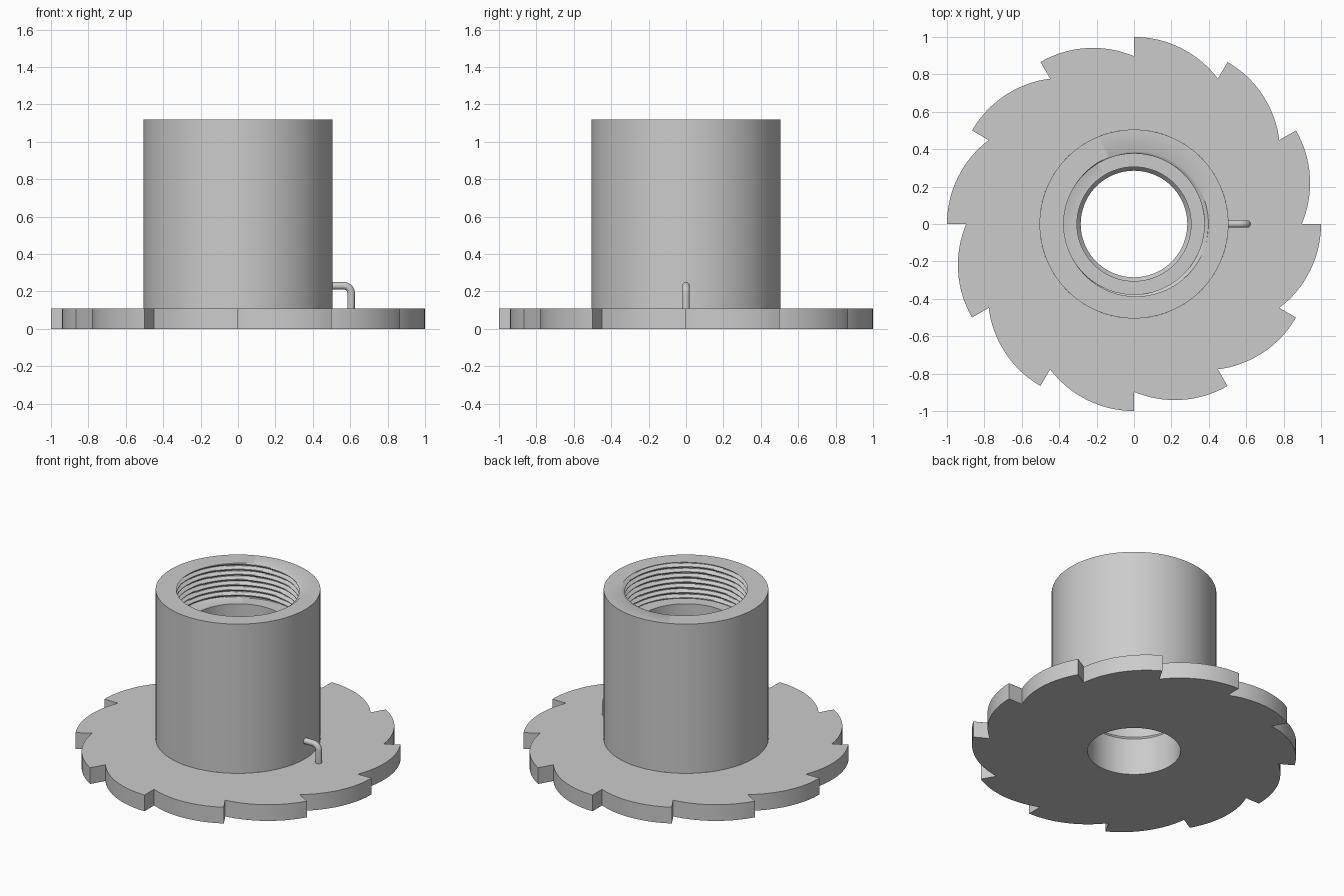
import bpy, bmesh, math
from mathutils import Vector

if "Cube" in bpy.data.objects:
    bpy.data.objects.remove(bpy.data.objects["Cube"])

TAU = math.tau
steel = bpy.data.materials.new("grey steel")
steel.diffuse_color = (0.6, 0.6, 0.6, 1)
steel.use_nodes = True
steel.node_tree.nodes["Principled BSDF"].inputs["Base Color"].default_value = steel.diffuse_color


def finish(name, bm):
    bmesh.ops.recalc_face_normals(bm, faces=bm.faces)
    me = bpy.data.meshes.new(name)
    bm.to_mesh(me)
    bm.free()
    ob = bpy.data.objects.new(name, me)
    ob.data.materials.append(steel)
    bpy.context.collection.objects.link(ob)
    bpy.context.view_layer.objects.active = ob
    ob.select_set(True)
    bpy.ops.object.shade_smooth_by_angle(angle=math.radians(30))
    ob.select_set(False)
    return ob


def skin(bm, rings):
    """Join closed rings of equal length with quads."""
    loops = [[bm.verts.new(p) for p in ring] for ring in rings]
    n = len(loops[0])
    for a, b in zip(loops, loops[1:]):
        for i in range(n):
            j = (i + 1) % n
            bm.faces.new((a[i], a[j], b[j], b[i]))
    return loops


# Ratchet wheel: twelve teeth, each a circular arc ending in a radial step
TEETH, STEPS, THICK = 12, 16, 0.11
ARC_R = 0.5625
sweep = math.atan2(0.45, 0.775 - (1 - ARC_R))
outline = []
for t in range(TEETH):
    turn = -t * TAU / TEETH
    for s in range(STEPS + 1):
        a = sweep * s / STEPS
        x, y = ARC_R * math.sin(a), 1 - ARC_R + ARC_R * math.cos(a)
        outline.append((x * math.cos(turn) - y * math.sin(turn),
                        x * math.sin(turn) + y * math.cos(turn)))


def inner(r, z):
    return [(x * r / math.hypot(x, y), y * r / math.hypot(x, y), z) for x, y in outline]


bm = bmesh.new()
skin(bm, [inner(0.285, 0), [(x, y, 0) for x, y in outline],
          [(x, y, THICK) for x, y in outline], inner(0.505, THICK)])
bmesh.ops.remove_doubles(bm, verts=bm.verts, dist=1e-4)
finish("ratchet_wheel", bm)

# Hub: stepped bore with an internal helical thread at the top
SEG, TOP, FLOOR, PITCH = 96, 1.12, 0.88, 0.035


def circle(r, z):
    return [(r * math.cos(TAU * i / SEG), r * math.sin(TAU * i / SEG), z) for i in range(SEG)]


def thread(z):
    ring = []
    for i in range(SEG):
        phase = (z / PITCH - i / SEG) % 1
        r = 0.376 + 0.022 * min(1, max(0, 1.5 * abs(2 * phase - 1) - 0.25))
        ring.append((r * math.cos(TAU * i / SEG), r * math.sin(TAU * i / SEG), z))
    return ring


rows = 56
rings = [circle(0.285, 0), circle(0.285, 0.25), circle(0.305, 0.275), circle(0.305, FLOOR)]
rings += [thread(FLOOR + (TOP - FLOOR) * k / rows) for k in range(rows + 1)]
rings += [circle(0.505, TOP), circle(0.505, THICK)]
bm = bmesh.new()
skin(bm, rings)
finish("threaded_hub", bm)

# Bent pin between the hub and the wheel
BEND, ROD = 0.04, 0.02
path = [((0.49, 0.23), 0.0)]
for k in range(9):
    a = math.pi / 2 * k / 8
    path.append(((0.565 + BEND * math.sin(a), 0.19 + BEND * math.cos(a)), a))
path.append(((0.605, 0.10), math.pi / 2))
rings = []
for (px, pz), a in path:
    side = Vector((math.sin(a), 0, math.cos(a)))
    rings.append([Vector((px, 0, pz)) + ROD * (math.cos(TAU * i / 16) * side
                  + math.sin(TAU * i / 16) * Vector((0, 1, 0))) for i in range(16)])
bm = bmesh.new()
loops = skin(bm, rings)
bm.faces.new(loops[0])
bm.faces.new(loops[-1])
finish("bent_pin", bm)
